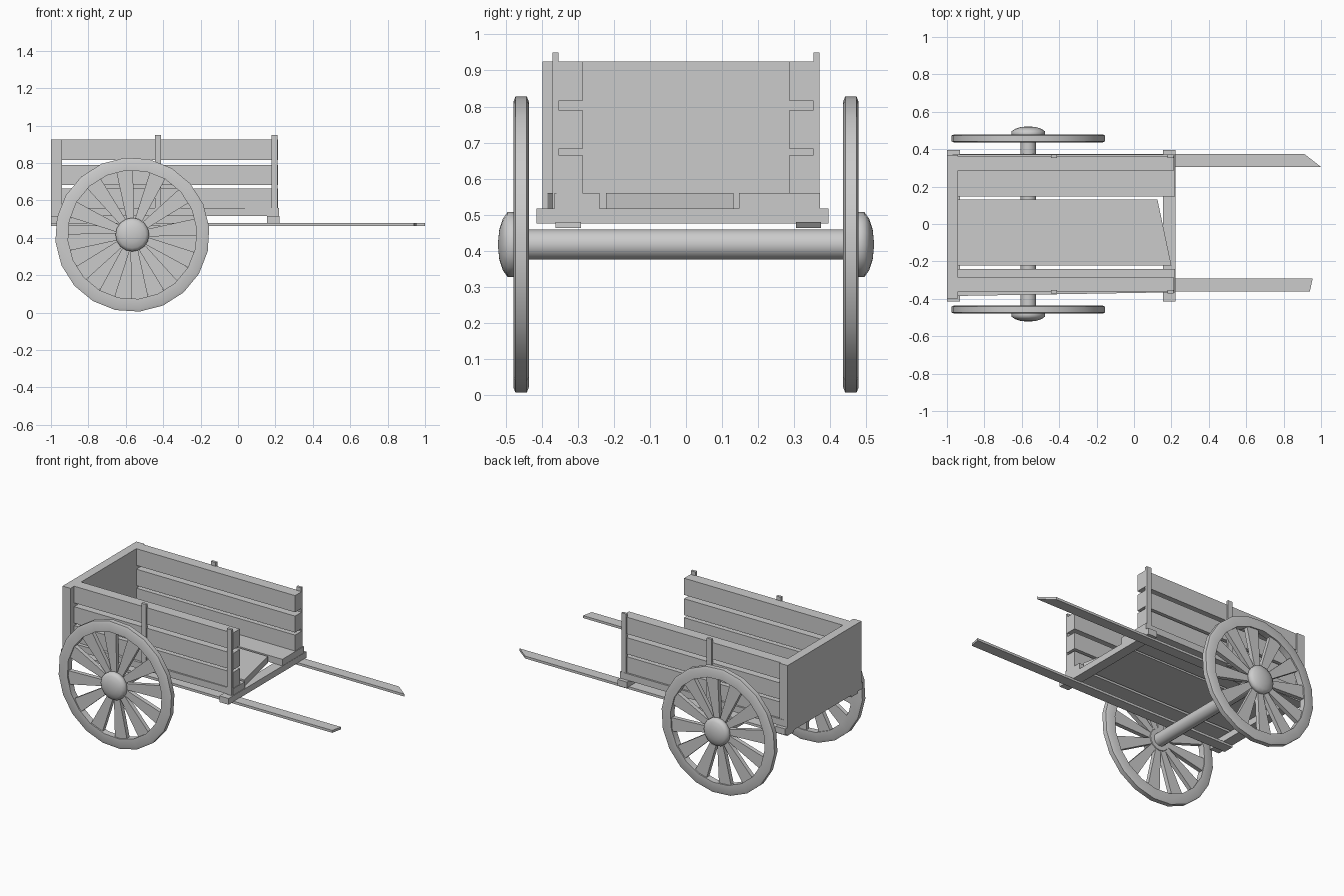
import bpy, bmesh, math

if "Cube" in bpy.data.objects:
    bpy.data.objects.remove(bpy.data.objects["Cube"])

WX, WZ = -0.565, 0.417   # wheel centre


def finish(name, bm, smooth=None):
    bmesh.ops.recalc_face_normals(bm, faces=bm.faces[:])
    me = bpy.data.meshes.new(name)
    bm.to_mesh(me)
    bm.free()
    ob = bpy.data.objects.new(name, me)
    bpy.context.collection.objects.link(ob)
    if smooth:
        bpy.ops.object.select_all(action='DESELECT')
        ob.select_set(True)
        bpy.context.view_layer.objects.active = ob
        bpy.ops.object.shade_smooth_by_angle(angle=math.radians(smooth))
    return ob


def add_prism(bm, pts, extrude):
    f = bm.faces.new([bm.verts.new(p) for p in pts])
    g = bmesh.ops.extrude_face_region(bm, geom=[f])
    bmesh.ops.translate(bm, vec=extrude,
                        verts=[v for v in g['geom'] if isinstance(v, bmesh.types.BMVert)])


def plank(name, outline, z0, z1):
    bm = bmesh.new()
    add_prism(bm, [(x, y, z0) for x, y in outline], (0, 0, z1 - z0))
    return finish(name, bm)


def box(name, x0, x1, y0, y1, z0, z1):
    return plank(name, [(x0, y0), (x1, y0), (x1, y1), (x0, y1)], z0, z1)


def lathe(name, profile, segs, closed, smooth, off=0):
    # profile of (radius, y) spun round the axle line
    bm = bmesh.new()
    rings = []
    for i in range(segs):
        a = 2 * math.pi * i / segs + off
        rings.append([bm.verts.new((WX + r * math.cos(a), y, WZ + r * math.sin(a)))
                      for r, y in profile])
    n = len(profile)
    for i in range(segs):
        p, q = rings[i], rings[(i + 1) % segs]
        for j in range(n if closed else n - 1):
            k = (j + 1) % n
            bm.faces.new((p[j], p[k], q[k], q[j]))
    if not closed:
        for j in (0, n - 1):
            bm.faces.new([r[j] for r in rings])
    return finish(name, bm, smooth)


# Axle
lathe("axle", [(0.042, -0.45), (0.042, 0.45)], 16, False, 40)

# Wheels: rim, flared spokes, domed hub
for s, side in ((-1, "near"), (1, "far")):
    lathe(side + "_wheel_rim",
          [(0.345, s * 0.436), (0.398, s * 0.436), (0.413, s * 0.442),
           (0.413, s * 0.473), (0.398, s * 0.479), (0.345, s * 0.479)], 20, True, 60, math.pi / 20 * 0.6)
    bm = bmesh.new()
    for i in range(12):
        a = 2 * math.pi * (i + (0.5 if s > 0 else 0)) / 12 + 0.12
        c, d = math.cos(a), math.sin(a)
        pts = [(WX + r * c - w * d, s * 0.442, WZ + r * d + w * c)
               for r, w in ((0.06, 0.018), (0.36, 0.046), (0.36, -0.046), (0.06, -0.018))]
        add_prism(bm, pts, (0, s * 0.028, 0))
    finish(side + "_wheel_spokes", bm)
    lathe(side + "_wheel_hub",
          [(0.07, s * 0.438), (0.09, s * 0.476), (0.09, s * 0.495),
           (0.072, s * 0.508), (0.042, s * 0.518), (0.012, s * 0.521)], 16, False, 60)

# Shafts running under the bed
plank("far_shaft", [(-1, 0.305), (1, 0.305), (0.91, 0.375), (-1, 0.375)], 0.463, 0.479)
plank("near_shaft", [(-1, -0.362), (0.94, -0.362), (0.955, -0.292), (-1, -0.292)], 0.463, 0.479)

# Cross bars
box("rear_cross_bar", -1, -0.93, -0.415, 0.395, 0.476, 0.517)
box("front_cross_bar", 0.155, 0.222, -0.415, 0.395, 0.476, 0.517)

# Floor boards, the middle one broken off at a slant
plank("near_floor_board", [(-0.97, -0.385), (0.218, -0.365), (0.218, -0.24), (-0.97, -0.24)], 0.517, 0.56)
plank("middle_floor_board", [(-0.97, -0.222), (0.2, -0.222), (0.125, 0.132), (-0.97, 0.132)], 0.517, 0.56)
box("far_floor_board", -0.97, 0.22, 0.147, 0.372, 0.517, 0.56)

# Tail board
box("tail_board", -1, -0.942, -0.398, 0.37, 0.515, 0.925)

# Side slats and posts
for s, side in ((-1, "near"), (1, "far")):
    y0, y1 = sorted((s * 0.287, s * 0.36))
    for i, (z0, z1) in enumerate(((0.555, 0.665), (0.682, 0.79), (0.815, 0.925))):
        box(f"{side}_side_slat_{i + 1}", -0.95, 0.215, y0, y1, z0, z1)
    p0, p1 = sorted((s * 0.354, s * 0.371))
    for x0, nm in ((-0.445, "middle"), (0.178, "front")):
        box(f"{side}_{nm}_post", x0, x0 + 0.034, p0, p1, 0.51, 0.95)
